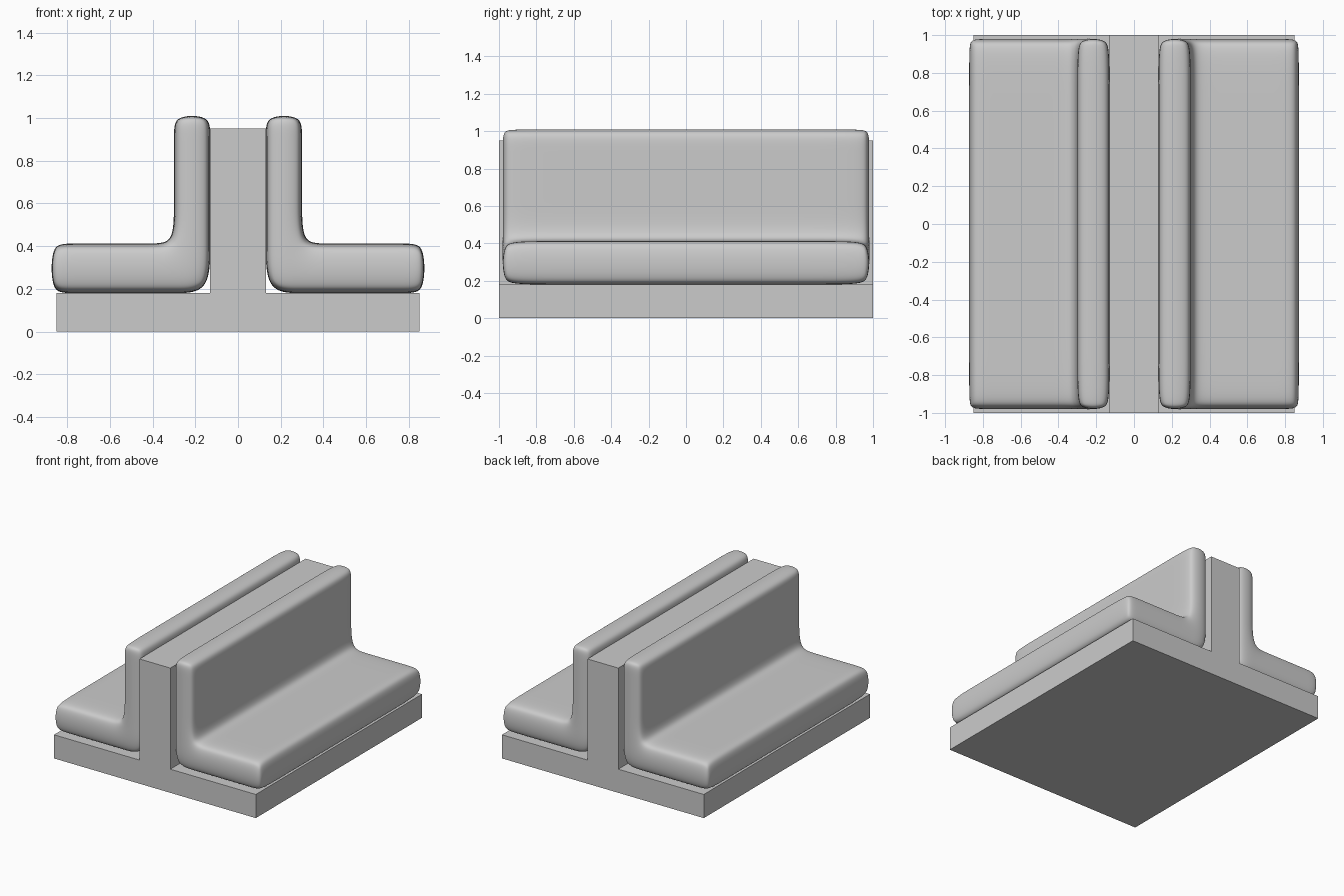
import bpy, bmesh

if "Cube" in bpy.data.objects:
    bpy.data.objects.remove(bpy.data.objects["Cube"])


def make_object(name, bm):
    bmesh.ops.recalc_face_normals(bm, faces=bm.faces)
    mesh = bpy.data.meshes.new(name)
    bm.to_mesh(mesh)
    bm.free()
    obj = bpy.data.objects.new(name, mesh)
    bpy.context.collection.objects.link(obj)
    return obj


# Frame: inverted T profile extruded along y
half = [(0.85, 0.0), (0.85, 0.18), (0.13, 0.18), (0.13, 0.95)]
profile = half + [(-x, z) for x, z in reversed(half)]
bm = bmesh.new()
face = bm.faces.new([bm.verts.new((x, -1, z)) for x, z in profile])
ext = bmesh.ops.extrude_face_region(bm, geom=[face])
bmesh.ops.translate(bm, vec=(0, 2, 0),
                    verts=[g for g in ext["geom"] if isinstance(g, bmesh.types.BMVert)])
make_object("bench_frame", bm)

# Cushion cage: L-shaped grid of cells, rounded by subdivision
XS = [0.13, 0.30, 0.40, 0.80, 0.876]
ZS = [0.18, 0.412, 0.60, 0.93, 1.013]
YS = [-0.983, -0.89, 0.89, 0.983]


def cushion(name, side):
    bm = bmesh.new()
    grid = {}

    def vert(i, k):
        if (i, k) not in grid:
            grid[i, k] = bm.verts.new((side * XS[i], YS[0], ZS[k]))
        return grid[i, k]

    cells = [(i, 0) for i in range(4)] + [(0, k) for k in range(1, 4)]
    faces = [bm.faces.new([vert(i, k), vert(i + 1, k), vert(i + 1, k + 1), vert(i, k + 1)])
             for i, k in cells]
    # extrude through the support loops; the first pass keeps the front cap
    for n in range(1, 4):
        ext = bmesh.ops.extrude_face_region(bm, geom=faces, use_keep_orig=(n == 1))
        verts = [g for g in ext["geom"] if isinstance(g, bmesh.types.BMVert)]
        old = faces
        faces = [g for g in ext["geom"] if isinstance(g, bmesh.types.BMFace)]
        if n > 1:
            bmesh.ops.delete(bm, geom=[f for f in old if f.is_valid], context="FACES")
        for v in verts:
            v.co.y = YS[n]
    obj = make_object(name, bm)
    for p in obj.data.polygons:
        p.use_smooth = True
    sub = obj.modifiers.new("round", "SUBSURF")
    sub.levels = sub.render_levels = 4
    return obj


cushion("right_cushion", 1)
cushion("left_cushion", -1)
